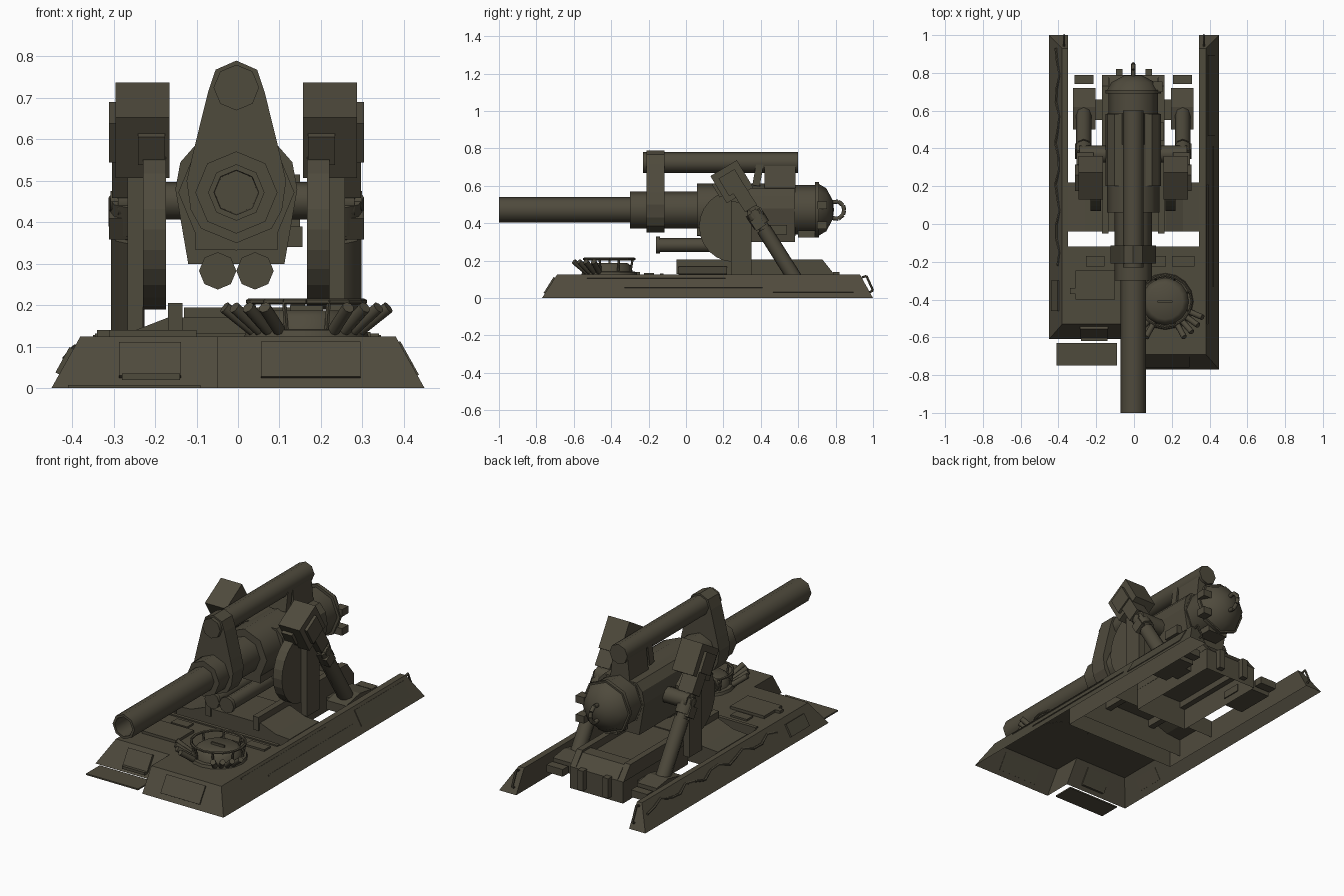
import bpy, bmesh, math
from mathutils import Vector, Matrix

if "Cube" in bpy.data.objects:
    bpy.data.objects.remove(bpy.data.objects["Cube"])

olive = bpy.data.materials.new("dark_olive")
olive.diffuse_color = (0.078, 0.069, 0.046, 1)
olive.use_nodes = True
olive.node_tree.nodes["Principled BSDF"].inputs["Base Color"].default_value = olive.diffuse_color
CX = -0.004  # centre line of the gun


def finish(name, bm, smooth=False, hollow=False):
    bmesh.ops.recalc_face_normals(bm, faces=bm.faces)
    if hollow:  # open underside
        bm.normal_update()
        bmesh.ops.delete(bm, geom=[f for f in bm.faces if f.normal.z < -.9], context='FACES')
    me = bpy.data.meshes.new(name)
    bm.to_mesh(me)
    bm.free()
    me.materials.append(olive)
    if smooth:
        me.polygons.foreach_set("use_smooth", [True] * len(me.polygons))
        me.set_sharp_from_angle(angle=math.radians(48))
    ob = bpy.data.objects.new(name, me)
    bpy.context.collection.objects.link(ob)
    return ob


def loft(name, rings, smooth=False, hollow=False):
    """Closed solid through rings of equal point count."""
    bm = bmesh.new()
    vs = [[bm.verts.new(p) for p in r] for r in rings]
    n = len(rings[0])
    for a, b in zip(vs, vs[1:]):
        for i in range(n):
            j = (i + 1) % n
            bm.faces.new((a[i], a[j], b[j], b[i]))
    bm.faces.new(vs[0])
    bm.faces.new(vs[-1])
    return finish(name, bm, smooth, hollow)


def lathe(name, p0, d, profile, sides=8):
    """Profile of (distance, radius) turned round direction d."""
    p0, d = Vector(p0), Vector(d).normalized()
    up = Vector((0, 1, 0)) if abs(d.z) > 0.95 else Vector((0, 0, 1))
    u = (up - d * up.dot(d)).normalized()
    w = d.cross(u)
    ang = [2 * math.pi * i / sides for i in range(sides)]
    return loft(name, [[p0 + d * t + (u * math.cos(a) + w * math.sin(a)) * r for a in ang]
                       for t, r in profile], True)


def cyl(name, a, b, r, sides=8, r2=None):
    d = Vector(b) - Vector(a)
    return lathe(name, a, d, [(0, r), (d.length, r if r2 is None else r2)], sides)


def box(name, c, size, rx=0, ry=0):
    bm = bmesh.new()
    rot = Matrix.Rotation(math.radians(rx), 4, 'X') @ Matrix.Rotation(math.radians(ry), 4, 'Y')
    bmesh.ops.create_cube(bm, size=1, matrix=Matrix.Translation(c) @ rot @ Matrix.Diagonal((*size, 1)))
    return finish(name, bm)


def span(name, x, y, z):
    return box(name, [(p[0] + p[1]) / 2 for p in (x, y, z)], [abs(p[1] - p[0]) for p in (x, y, z)])


def prism_x(name, yz, x0, x1, hollow=False):
    return loft(name, [[(x, y, z) for y, z in yz] for x in (x0, x1)], hollow=hollow)


def prism_y(name, xz, y0, y1, hollow=False):
    return loft(name, [[(x, y, z) for x, z in xz] for y in (y0, y1)], hollow=hollow)


def tube(name, pts, r, sides=6):
    for a, b in zip(pts, pts[1:]):
        cyl(name, a, b, r, sides)


# Hull: open-bottomed shell with stepped front and two side rails, sloped outsides
low = [(-.45, -.61), (-.05, -.61), (-.05, -.77), (.45, -.77), (.45, 1), (.345, 1),
       (.345, -.12), (-.35, -.12), (-.35, 1), (-.45, 1)]
top = [(-.38, -.53), (-.05, -.53), (-.05, -.69), (.38, -.69), (.38, .93), (.345, .93),
       (.345, -.12), (-.35, -.12), (-.35, .93), (-.38, .93)]
loft("hull", [[(x, y, 0) for x, y in low], [(x, y, .125) for x, y in top]], hollow=True)
span("front_floor_plate", (-.41, -.09), (-.75, -.63), (0, .008))
span("deck_rear_lip", (-.345, .34), (-.14, -.12), (.12, .132))

# Deck and side fittings
span("deck_hatch", (-.31, -.1), (-.4, -.245), (.125, .14))
span("hatch_latch", (-.34, -.31), (-.37, -.34), (.125, .14))
for x0, x1 in ((-.255, -.155), (.05, .17), (.2, .32)):
    span("deck_vent", (x0, x1), (-.225, -.17), (.125, .135))
box("front_panel_right", (.175, -.73, .068), (.24, .01, .1), rx=-32)
box("front_panel_left", (-.212, -.572, .066), (.15, .02, .095), rx=-32)
span("front_step", (-.28, -.14), (-.62, -.585), (.02, .035))
for y, z, ln in ((-.16, .108, .74), (.04, .057, .74), (.68, .07, .43)):
    thick = .09 if ln < .5 else .008
    box("side_trim", (.45 - .07 * z / .125, y, z), (.008, ln, thick), ry=-29)
box("left_side_box", (-.418, -.38, .066), (.012, .16, .07), ry=29)
tube("tow_cable", [(-.405 + .012 * math.sin(i * 1.9), -.22 + i * .072, .085 + .014 * math.sin(i * 1.9))
                   for i in range(17)], .007)
for s in (-1, 1):
    tube("rear_hook", [(s * .37, .94, .11), (s * .37, .965, .118), (s * .37, 1.0, .04), (s * .37, .98, .03)], .006)

# Commander hatch with rail and smoke launchers
hx, hy = .165, -.41
lathe("hatch_ring", (hx, hy, .124), (0, 0, 1), [(0, .15), (.016, .145), (.018, .125), (.05, .115), (.064, .095)], 16)
rail = [(hx + .14 * math.cos(i * math.pi / 8), hy + .135 * math.sin(i * math.pi / 8), .209) for i in range(17)]
tube("hatch_rail", rail, .007)
for p in rail[1:16:2]:
    cyl("rail_post", (hx + (p[0] - hx) * .9, hy + (p[1] - hy) * .9, .135), p, .006, 6)
span("hatch_handle", (hx - .04, hx + .04), (hy - .005, hy + .005), (.185, .2))
for s in (-1, 1):
    for i in range(4):
        a = math.radians(-62 + i * 13)
        dx, dy = math.cos(a) * s, math.sin(a)
        cyl("smoke_launcher", (hx + dx * .14, hy + dy * .14, .14), (hx + dx * .215, hy + dy * .215, .195), .015)

# Carriage base between the rails, open underneath
prism_y("carriage_deck", [(-.35, .03), (.345, .03), (.345, .128), (.26, .135), (.17, .17),
                          (-.17, .17), (-.26, .135), (-.35, .128)], -.04, .22, hollow=True)
prism_x("rear_box", [(.22, .01), (.79, .01), (.79, .13), (.73, .165), (.22, .165)], -.165, .16, hollow=True)
prism_x("rear_box_crossbar", [(.66, .15), (.79, .13), (.73, .195), (.66, .195)], -.13, .125)
for s in (-1, 1):
    prism_x("slide_rail", [(-.05, .13), (.79, .13), (.73, .205), (-.05, .205)], CX + s * .13, CX + s * .165)
    span("rear_clamp", (s * .06, s * .095), (.785, .82), (.03, .14))

# Gun barrel, jacket and breech in one turned piece with open bore
lathe("gun_barrel", (CX, 0, .472), (0, 1, 0),
      [(-.4, .004), (-.4, .052), (-1, .054), (-1, .068), (-.3, .068), (-.3, .099), (.06, .099), (.06, .14),
       (.585, .14), (.585, .132), (.69, .132), (.69, .148), (.71, .148), (.71, .138), (.75, .115), (.785, .05),
       (.79, .01)])
tube("breech_handle", [(CX, .76, .43), (CX, .815, .424), (CX, .84, .445), (CX, .846, .47), (CX, .84, .495),
                       (CX, .815, .516), (CX, .76, .51)], .011, 8)
for z in (.39, .495):
    span("breech_hinge", (.1, .15), (.7, .755), (z - .02, z + .02))
span("breech_lock", (-.06, .06), (.6, .69), (.325, .36))
span("elevation_box", (.11, .155), (.44, .54), (.34, .39))

# Yoke joining barrel and upper recoil cylinder
yoke = [(-.11, .43), (-.085, .385), (0, .35), (.085, .385), (.11, .43), (.12, .5), (.105, .565),
        (.068, .715), (.05, .768), (0, .79), (-.05, .768), (-.068, .715), (-.105, .565), (-.12, .5)]
prism_y("yoke", [(CX + x, z) for x, z in yoke], -.21, -.115)
cyl("upper_recoil_cylinder", (CX, -.23, .725), (CX, .6, .725), .055)
prism_y("recoil_mount", [(CX - .06, .58), (CX + .06, .58), (CX + .045, .72), (CX - .045, .72)], .42, .585)
box("recoil_bracket", (CX, .385, .66), (.1, .04, .12), rx=-10)
cradle = [(-.116, .3), (.116, .3), (.147, .48), (.135, .545), (.1, .585), (-.1, .585), (-.135, .545), (-.147, .48)]
prism_y("cradle", [(CX + x, z) for x, z in cradle], .2, .583)
span("cradle_front", (CX - .1, CX + .1), (.06, .2), (.335, .4))

# Paired parts
for s in (-1, 1):
    def X(v):
        return CX + s * v
    # lower recoil cylinders
    lathe("lower_recoil_cylinder", (X(.045), 0, .283), (0, 1, 0),
          [(-.16, .045), (-.14, .045), (-.14, .038), (.25, .038)])
    # elevating quadrant and its support
    arc = [(.255 + .185 * math.cos(math.radians(a)), .383 + .19 * math.sin(math.radians(a)))
           for a in range(90, 271, 15)]
    prism_x("quadrant", arc + [(.33, .19), (.34, .5)], X(.17), X(.225))
    prism_x("support_plate", [(.24, .125), (.35, .125), (.35, .5), (.24, .52)], X(.225), X(.262))
    # trunnion
    cyl("trunnion", (X(.12), .37, .452), (X(.285), .37, .452), .045)
    cyl("trunnion_cap", (X(.285), .37, .45), (X(.303), .37, .45), .025)
    # balancing arm
    box("arm_head", (X(.226), .245, .622), (.13, .165, .17), rx=31)
    box("arm_head_cheek", (X(.235), .245, .617), (.145, .1, .11), rx=31)
    box("arm_sight_box", (X(.205), .19, .59), (.065, .07, .08), rx=31)
    box("arm_neck", (X(.255), .315, .53), (.09, .075, .12), rx=33)
    cyl("arm_rod", (X(.262), .30, .56), (X(.262), .45, .325), .03)
    cyl("arm_collar", (X(.262), .36, .46), (X(.262), .405, .39), .046)
    box("arm_lug", (X(.285), .385, .4), (.045, .06, .06), rx=33)
    cyl("arm_cylinder", (X(.262), .415, .37), (X(.262), .585, .1), .04)
    # arm base
    prism_x("arm_base", [(.5, .05), (.72, .05), (.72, .11), (.62, .125), (.5, .1)], X(.2), X(.32))
    span("arm_base_link", (X(.155), X(.2)), (.55, .66), (.05, .09))
    span("rear_footplate", (X(.21), X(.31)), (.74, .79), (.06, .1))
